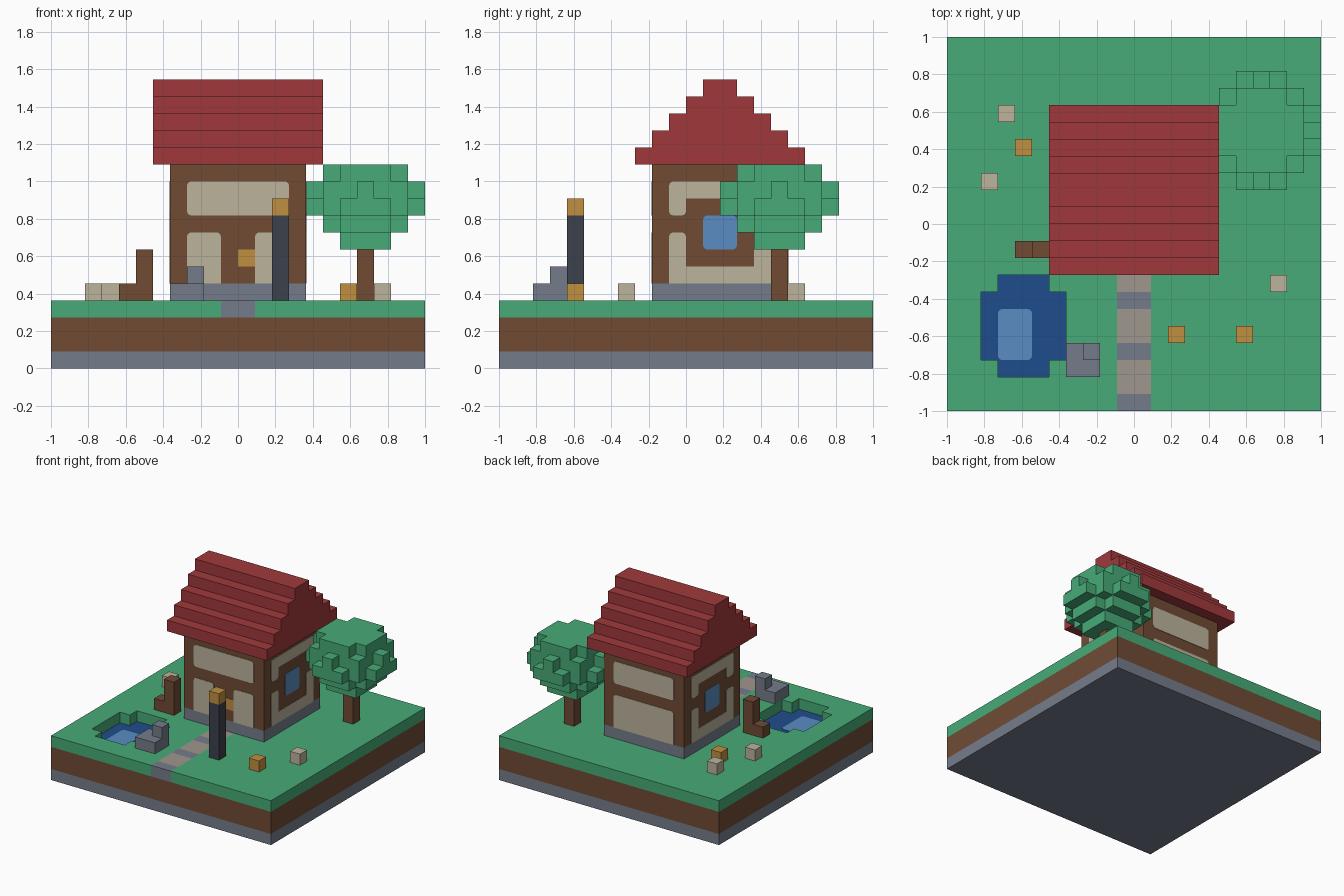
import bpy, bmesh
from mathutils import Vector

cube = bpy.data.objects.get("Cube")
if cube:
    bpy.data.objects.remove(cube, do_unlink=True)

U = 1 / 11  # one block; all sizes below are in blocks


def material(name, rgb):
    lin = [((c / 255 + 0.055) / 1.055) ** 2.4 for c in rgb] + [1]
    m = bpy.data.materials.new(name)
    m.use_nodes = True
    m.diffuse_color = lin
    bsdf = next(n for n in m.node_tree.nodes if n.type == 'BSDF_PRINCIPLED')
    bsdf.inputs["Base Color"].default_value = lin
    return m


GREEN = material("leaf green", (72, 171, 120))
BROWN = material("wood brown", (112, 75, 52))
STONE = material("stone grey", (116, 124, 139))
RED = material("roof red", (160, 57, 59))
CREAM = material("plaster cream", (188, 179, 156))
GOLD = material("gold", (192, 143, 64))
DARK = material("dark iron", (60, 65, 75))
WATER = material("deep blue", (31, 77, 140))
LIGHT = material("light blue", (90, 140, 194))
GRAVEL = material("path gravel", (160, 151, 141))


def finish(name, bm, mat):
    bmesh.ops.recalc_face_normals(bm, faces=bm.faces)
    bmesh.ops.scale(bm, vec=(U, U, U), verts=bm.verts)
    me = bpy.data.meshes.new(name)
    bm.to_mesh(me)
    bm.free()
    me.materials.append(mat)
    ob = bpy.data.objects.new(name, me)
    bpy.context.collection.objects.link(ob)
    return ob


def add_box(bm, lo, hi):
    lo, hi = Vector(lo), Vector(hi)
    vs = bmesh.ops.create_cube(bm, size=1)["verts"]
    for v in vs:
        v.co = Vector((lo[i] + (v.co[i] + 0.5) * (hi[i] - lo[i]) for i in range(3)))


def boxes(name, mat, *pairs):
    bm = bmesh.new()
    for lo, hi in pairs:
        add_box(bm, lo, hi)
    return finish(name, bm, mat)


def block_shell(name, cells, mat):
    """Outer skin of a set of unit blocks."""
    bm = bmesh.new()
    for c in cells:
        for axis in range(3):
            for side in (0, 1):
                n = list(c)
                n[axis] += 2 * side - 1
                if tuple(n) in cells:
                    continue
                a, b = (axis + 1) % 3, (axis + 2) % 3
                quad = []
                for p, q in ((0, 0), (1, 0), (1, 1), (0, 1)):
                    co = list(c)
                    co[axis] += side
                    co[a] += p
                    co[b] += q
                    quad.append(bm.verts.new(co))
                bm.faces.new(quad if side else quad[::-1])
    bmesh.ops.remove_doubles(bm, verts=bm.verts, dist=0.001)
    return finish(name, bm, mat)


def panel(name, pts, place, mat, sharp=(), radius=0.25, height=0.04):
    """Thin plate with rounded corners, except at the sharp v values."""
    bm = bmesh.new()
    vs = [bm.verts.new((u, v, 0)) for u, v in pts]
    face = bm.faces.new(vs)
    if radius:
        bmesh.ops.bevel(bm, geom=[v for v in vs if v.co.y not in sharp], offset=radius,
                        segments=3, profile=0.5, affect='VERTICES')
    ext = bmesh.ops.extrude_face_region(bm, geom=bm.faces[:])
    for g in ext["geom"]:
        if isinstance(g, bmesh.types.BMVert):
            g.co.z = height
    for v in bm.verts:
        v.co = place(*v.co)
    return finish(name, bm, mat)


def rect(u0, v0, u1, v1):
    return [(u0, v0), (u1, v0), (u1, v1), (u0, v1)]


# Ground layers, with the pond and the path left out of the grass
boxes("bedrock", STONE, ((-11, -11, 0), (11, 11, 1)))
boxes("soil", BROWN, ((-11, -11, 1), (11, 11, 3)))
pond = {(x, y) for x in range(-9, -4) for y in range(-9, -3)
        if (-8 <= x < -5) or (-8 <= y < -4)}
grass = {(x, y, 3) for x in range(-11, 11) for y in range(-11, 11)
         if (x, y) not in pond and not (-1 <= x < 1 and y < -2)}
block_shell("grass", grass, GREEN)

# Pond water
flat = lambda u, v, d: Vector((u, v, 3 + d))
panel("pond_water", [(-8, -9), (-5, -9), (-5, -8), (-4, -8), (-4, -4), (-5, -4),
                     (-5, -3), (-8, -3), (-8, -4), (-9, -4), (-9, -8), (-8, -8)],
      flat, WATER, radius=0)
panel("pond_shimmer", rect(-8, -8, -6, -5), flat, LIGHT, height=0.08)

# Path of alternating slabs
boxes("path_slabs", STONE, *[((-1, y, 3), (1, y + 1, 4)) for y in (-11, -8, -5)])
boxes("path_gravel", GRAVEL, *[((-1, y, 3), (1, y + 2, 4)) for y in (-10, -7, -4)])

# House
boxes("foundation", STONE, ((-4, -2, 4), (4, 6, 5)))
boxes("house_walls", BROWN, ((-4, -2, 5), (4, 6, 12)))
roof = bmesh.new()
profile = []
for i in range(5):
    profile += [(-3 + i, 12 + i), (-3 + i, 13 + i)]
profile += [(4 - y, z) for y, z in reversed(profile)]
end = roof.faces.new([roof.verts.new((-5, y, z)) for y, z in profile])
ext = bmesh.ops.extrude_face_region(roof, geom=[end])
bmesh.ops.translate(roof, vec=(10, 0, 0),
                    verts=[g for g in ext["geom"] if isinstance(g, bmesh.types.BMVert)])
finish("stepped_roof", roof, RED)

# Plaster panels on the front and back
front = lambda u, v, d: Vector((u, -2 - d, v))
back = lambda u, v, d: Vector((u, 6 + d, v))
for side, place in (("front", front), ("back", back)):
    panel(side + "_upper_panel", rect(-3, 9, 3, 11), place, CREAM)
for side, x in (("right", -3), ("left", 1)):
    panel("front_lower_panel_" + side, rect(x, 5, x + 2, 8), front, CREAM, sharp=(5,))
panel("back_lower_panel", rect(-3, 5, 3, 8), back, CREAM, sharp=(5,))
panel("door_handle", rect(0, 6, 1, 7), front, GOLD, radius=0)

# Plaster panels and windows on both sides
for side, s in (("left", 1), ("right", -1)):
    place = lambda u, v, d, s=s: Vector((s * (4 + d), u, v))
    panel(side + "_upper_panel", [(-1, 9), (0, 9), (0, 10), (4, 10), (4, 9), (5, 9),
                                  (5, 11), (-1, 11)], place, CREAM, sharp=(10,))
    panel(side + "_lower_panel", [(-1, 5), (5, 5), (5, 8), (4, 8), (4, 6), (0, 6),
                                  (0, 8), (-1, 8)], place, CREAM, sharp=(5, 6))
    panel(side + "_window", rect(1, 7, 3, 9), place, LIGHT)

# Tree: each crown layer has its own squared radius
boxes("tree_trunk", BROWN, ((7, 5, 4), (8, 6, 7.5)))
crown = {(7 + x, 5 + y, z) for z, r2 in ((7, 2), (8, 5), (9, 10), (10, 9), (11, 5))
         for x in range(-3, 4) for y in range(-3, 4) if x * x + y * y <= r2}
block_shell("tree_crown", crown, GREEN)

# Lamp post
boxes("lamp_post", DARK, ((2, -7, 4), (3, -6, 9)))
boxes("lamp", GOLD, ((2, -7, 9), (3, -6, 10)))

# Bench beside the house and rock beside the pond
boxes("bench", BROWN, ((-7, -2, 4), (-6, -1, 5)), ((-6, -2, 4), (-5, -1, 7)))
boxes("rock", STONE, ((-4, -9, 4), (-2, -7, 5)), ((-3, -8, 5), (-2, -7, 6)))

# Flowers
for i, (x, y, mat) in enumerate(((6, -7, GOLD), (-7, 4, GOLD), (8, -4, CREAM),
                                 (-8, 6, CREAM), (-9, 2, CREAM)), 1):
    boxes("flower_%d" % i, mat, ((x, y, 4), (x + 1, y + 1, 5)))
